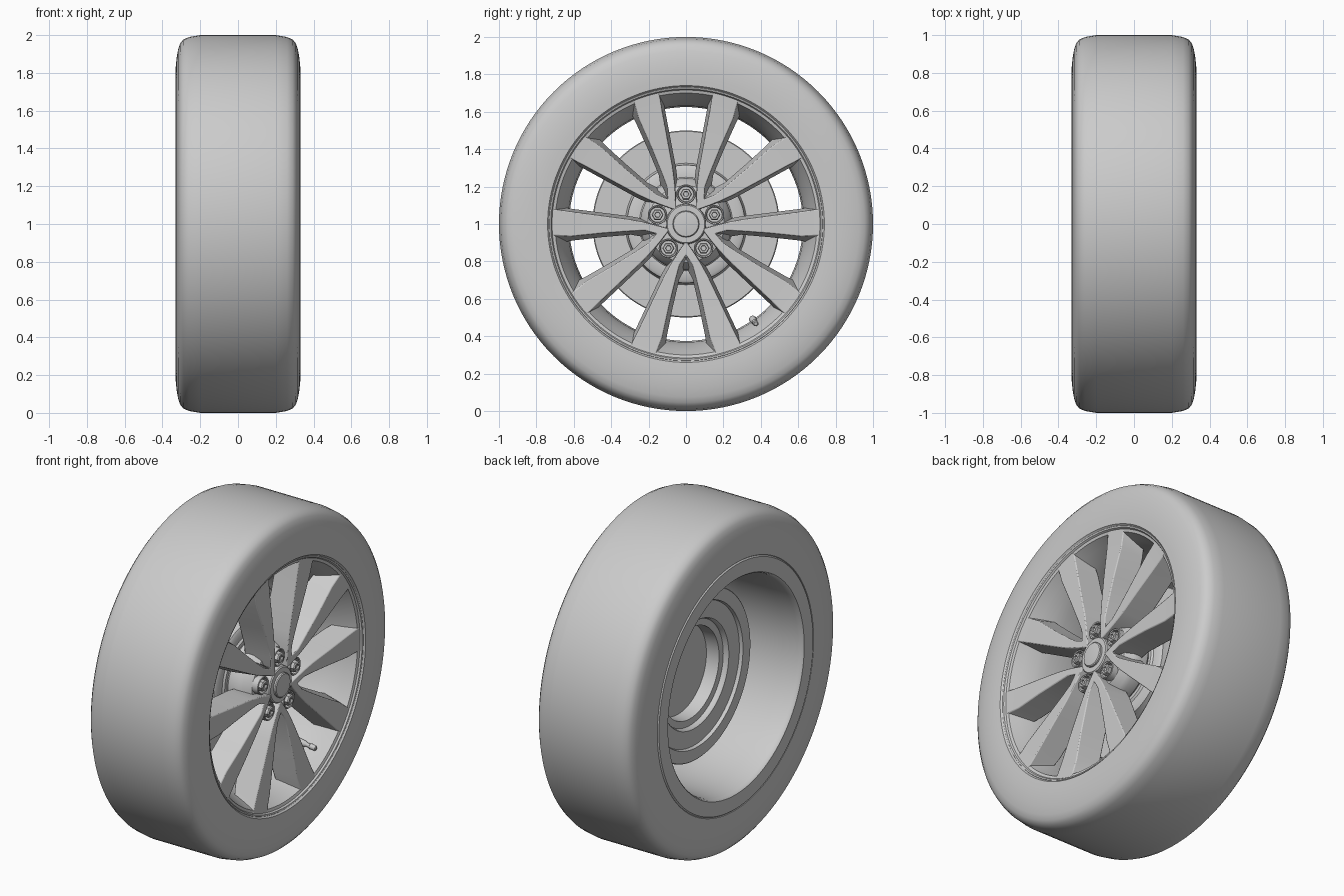
import bpy, bmesh
from math import sin, cos, asin, pi, radians
from mathutils import Matrix, Vector

if "Cube" in bpy.data.objects:
    bpy.data.objects.remove(bpy.data.objects["Cube"])

CENTRE = Vector((0, 0, 1))


def finish(name, bm, angle=35, bevel=0):
    bmesh.ops.remove_doubles(bm, verts=bm.verts, dist=1e-5)
    bmesh.ops.recalc_face_normals(bm, faces=bm.faces)
    me = bpy.data.meshes.new(name)
    bm.to_mesh(me)
    bm.free()
    ob = bpy.data.objects.new(name, me)
    bpy.context.collection.objects.link(ob)
    bpy.ops.object.select_all(action='DESELECT')
    ob.select_set(True)
    bpy.context.view_layer.objects.active = ob
    if bevel:
        mod = ob.modifiers.new("soft_edges", 'BEVEL')
        mod.width, mod.segments = bevel, 2
        mod.limit_method, mod.angle_limit = 'ANGLE', radians(30)
    bpy.ops.object.shade_smooth_by_angle(angle=radians(angle))
    return ob


def lathe(name, profile, at=CENTRE, n=128, tilt=None, angle=35):
    """Spin (x, radius) points about the x axis."""
    bm = bmesh.new()
    rings = []
    for x, r in profile:
        if r == 0:
            rings.append([bm.verts.new((x, 0, 0))] * n)
        else:
            rings.append([bm.verts.new((x, r * cos(2 * pi * i / n), r * sin(2 * pi * i / n)))
                          for i in range(n)])
    for a, b in zip(rings, rings[1:]):
        for i in range(n):
            j = (i + 1) % n
            quad = list(dict.fromkeys((a[i], a[j], b[j], b[i])))
            if len(quad) > 2:
                bm.faces.new(quad)
    if tilt:
        bm.transform(tilt)
    bm.transform(Matrix.Translation(at))
    return finish(name, bm, angle)


def on_wheel(r, deg, x=0):
    a = radians(deg)
    return CENTRE + Vector((x, r * cos(a), r * sin(a)))


# Tyre: half profile mirrored across the middle
half = [(.285, .70), (.31, .725), (.328, .74), (.33, .78), (.33, .83), (.325, .88), (.317, .925),
        (.307, .955), (.29, .976), (.26, .99), (.2, 1)]
lathe("tyre", half + [(-x, r) for x, r in reversed(half)])

# Rim barrel with front lip and flat rear flange
lathe("rim_barrel", [(.29, .735), (.315, .735), (.32, .73), (.318, .722), (.308, .716), (.303, .70),
                     (.25, .675), (.19, .65), (.12, .632), (0, .625), (-.2, .628), (-.3, .633),
                     (-.325, .638), (-.332, .645), (-.332, .73), (-.325, .737), (-.29, .737)])

# Spokes: ten lofted arms, five mirrored pairs around the lug windows
# front section: radius, half gap on lug-window side, half gap on open-window side, x
front = [(.10, .054, 0, .285), (.165, .056, 0, .288), (.22, .06, .035, .29), (.3, .07, .056, .292),
         (.45, .097, .092, .298), (.62, .128, .128, .302), (.68, .138, .15, .305), (.725, .147, .165, .308)]
back = [(.10, .05, 0, .15), (.165, .05, 0, .15), (.24, .045, .005, .14), (.3, .052, .036, .14),
        (.45, .08, .07, .15), (.60, .108, .1, .16), (.64, .115, .106, .17), (.665, .118, .11, .17)]
bm = bmesh.new()
for k in range(5):
    for side in (1, -1):
        lug = pi / 2 + k * 2 * pi / 5
        sections = []
        for (rf, af, bf, xf), (rb, ab, bb, xb) in zip(front, back):
            pts = [(rb, asin(ab / rb), xb), (rf, asin(af / rf), xf),
                   (rf, pi / 5 - asin(bf / rf), xf), (rb, pi / 5 - asin(bb / rb), xb)]
            sections.append([bm.verts.new(CENTRE + Vector((x, r * cos(lug + side * t), r * sin(lug + side * t))))
                             for r, t, x in pts])
        for s, t in zip(sections, sections[1:]):
            for i in range(4):
                j = (i + 1) % 4
                if i == 2 and s is sections[0]:
                    continue  # joined face between paired arms
                bm.faces.new((s[i], s[j], t[j], t[i]))
finish("spokes", bm, 35, .006)

# Hub with sunken floor for the lug nuts, centre boss and cap
lathe("hub", [(.08, 0), (.08, .22), (.10, .24), (.16, .245), (.19, .235), (.235, .205), (.24, .19), (.24, 0)])
lathe("hub_boss", [(.24, .108), (.28, .106), (.286, .10), (.286, .07)], n=64)
lathe("centre_cap", [(.28, .071), (.296, .071), (.301, .066), (.304, .04), (.305, 0)], n=64)

# Five lug nuts in round seats
for k in range(5):
    p = on_wheel(.16, 90 + 72 * k)
    lathe("lug_seat", [(.235, .052), (.272, .052), (.275, .049), (.272, .043), (.25, .04), (.25, 0)], p, 32)
    lathe("lug_nut", [(.25, .032), (.282, .032), (.288, .027), (.288, .016), (.278, .014), (.278, 0)], p, 6, angle=20)

# Brake disc with raised hat
lathe("brake_disc", [(-.06, .42), (-.08, .425), (-.08, .495), (-.075, .5), (-.025, .5), (-.02, .495),
                     (-.02, .325), (-.01, .32), (.06, .315), (.07, .30), (.07, .25), (.08, .24), (.08, 0)])
lathe("brake_disc_back", [(-.06, .42), (-.06, .32), (-.055, .315), (-.03, .31), (-.03, .27), (.05, .265), (.05, 0)])

# Tyre valve leaning toward the axle
lean = Matrix.Rotation(radians(-54), 4, 'X') @ Matrix.Rotation(radians(15), 4, 'Z')
lathe("valve", [(-.05, .02), (-.01, .018), (0, .012), (.02, .012), (.022, .016), (.055, .015), (.06, .01), (.06, 0)],
      on_wheel(.635, -55, .2), 24, lean)
